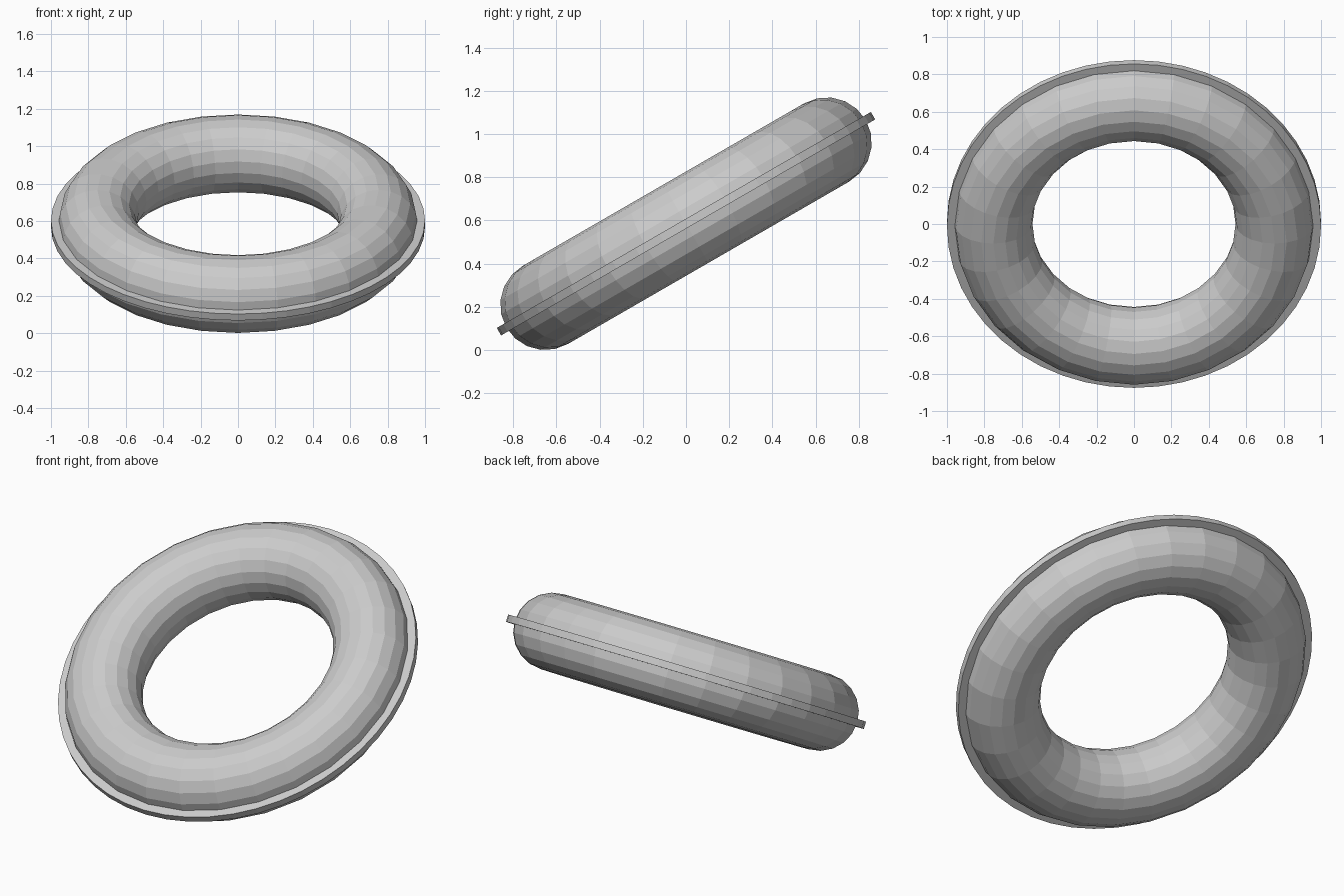
import bpy, math

if "Cube" in bpy.data.objects:
    bpy.data.objects.remove(bpy.data.objects["Cube"])

TILT = math.radians(30)
CENTRE = (0, 0, 0.585)

grey = bpy.data.materials.new("plain_grey")
grey.diffuse_color = (0.6, 0.6, 0.6, 1)
grey.use_nodes = True
grey.node_tree.nodes["Principled BSDF"].inputs["Base Color"].default_value = grey.diffuse_color


def lathe(name, profile, segments):
    """Revolve a closed (radius, height) profile into a tilted ring."""
    n = len(profile)
    verts, faces = [], []
    for i in range(segments):
        a = 2 * math.pi * i / segments
        verts += [(r * math.cos(a), r * math.sin(a), z) for r, z in profile]
        j = (i + 1) % segments
        for k in range(n):
            m = (k + 1) % n
            faces.append((i * n + k, j * n + k, j * n + m, i * n + m))
    mesh = bpy.data.meshes.new(name)
    mesh.from_pydata(verts, [], faces)
    mesh.materials.append(grey)
    ob = bpy.data.objects.new(name, mesh)
    bpy.context.collection.objects.link(ob)
    ob.location = CENTRE
    ob.rotation_euler = (TILT, 0, 0)
    return ob


# Round tube of the ring
R, r, sides = 0.752, 0.209, 20
tube = [(R + r * math.cos(2 * math.pi * k / sides),
         r * math.sin(2 * math.pi * k / sides)) for k in range(sides)]
lathe("ring_tube", tube, 28)

# Thin flat rim round the outside
lathe("outer_rim", [(0.93, -0.02), (1.0, -0.02), (1.0, 0.02), (0.93, 0.02)], 48)
